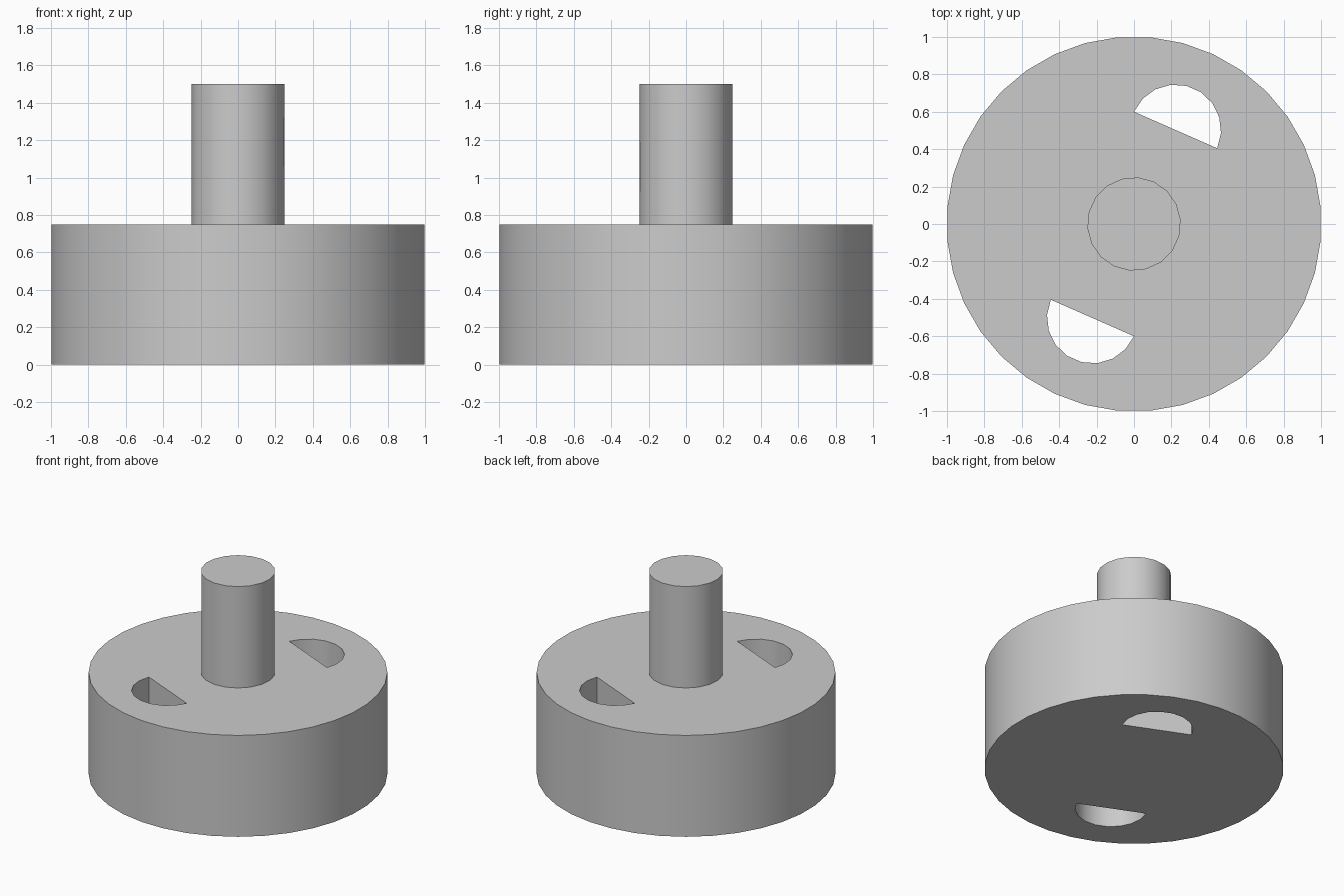
import bpy, bmesh
from math import cos, sin, radians, pi

cube = bpy.data.objects.get("Cube")
if cube:
    bpy.data.objects.remove(cube, do_unlink=True)

grey = bpy.data.materials.new("plain grey")
grey.use_nodes = True
colour = (0.6, 0.6, 0.6, 1)
grey.diffuse_color = colour
grey.node_tree.nodes["Principled BSDF"].inputs["Base Color"].default_value = colour


def arc(cx, cy, radius, start, sweep, steps, closed=False):
    """Points along an arc, angles in degrees."""
    count = steps if closed else steps + 1
    angles = [radians(start + sweep * i / steps) for i in range(count)]
    return [(cx + radius * cos(a), cy + radius * sin(a)) for a in angles]


def prism(name, outline, bottom, top):
    """Extrude a flat outline between two heights."""
    bm = bmesh.new()
    base = bm.faces.new([bm.verts.new((x, y, bottom)) for x, y in outline])
    result = bmesh.ops.extrude_face_region(bm, geom=[base], use_keep_orig=True)
    verts = [v for v in result["geom"] if isinstance(v, bmesh.types.BMVert)]
    bmesh.ops.translate(bm, verts=verts, vec=(0, 0, top - bottom))
    bmesh.ops.recalc_face_normals(bm, faces=bm.faces)
    mesh = bpy.data.meshes.new(name)
    bm.to_mesh(mesh)
    bm.free()
    mesh.materials.append(grey)
    obj = bpy.data.objects.new(name, mesh)
    bpy.context.collection.objects.link(obj)
    return obj


def activate(obj):
    bpy.ops.object.select_all(action="DESELECT")
    obj.select_set(True)
    bpy.context.view_layer.objects.active = obj


DISC_HEIGHT = 0.75
disc = prism("disc", arc(0, 0, 1.002, 5, 360, 36, True), 0, DISC_HEIGHT)
post = prism("post", arc(0, 0, 0.25, 5, 360, 18, True), DISC_HEIGHT, 1.5)

# Two half-round slots through the disc, opposite each other
for side in (1, -1):
    start = -23.7 + (180 if side < 0 else 0)
    outline = arc(0.2225 * side, 0.5025 * side, 0.243, start, 180, 9)
    cutter = prism("slot_cutter", outline, -0.1, DISC_HEIGHT + 0.1)
    cutter.hide_render = True
    cut = disc.modifiers.new("slot", "BOOLEAN")
    cut.operation = "DIFFERENCE"
    cut.solver = "EXACT"
    cut.object = cutter
    activate(disc)
    bpy.ops.object.modifier_apply(modifier=cut.name)
    bpy.data.objects.remove(cutter, do_unlink=True)

# Round walls smooth, rims crisp
for part in (disc, post):
    activate(part)
    bpy.ops.object.shade_smooth_by_angle(angle=pi / 6)
